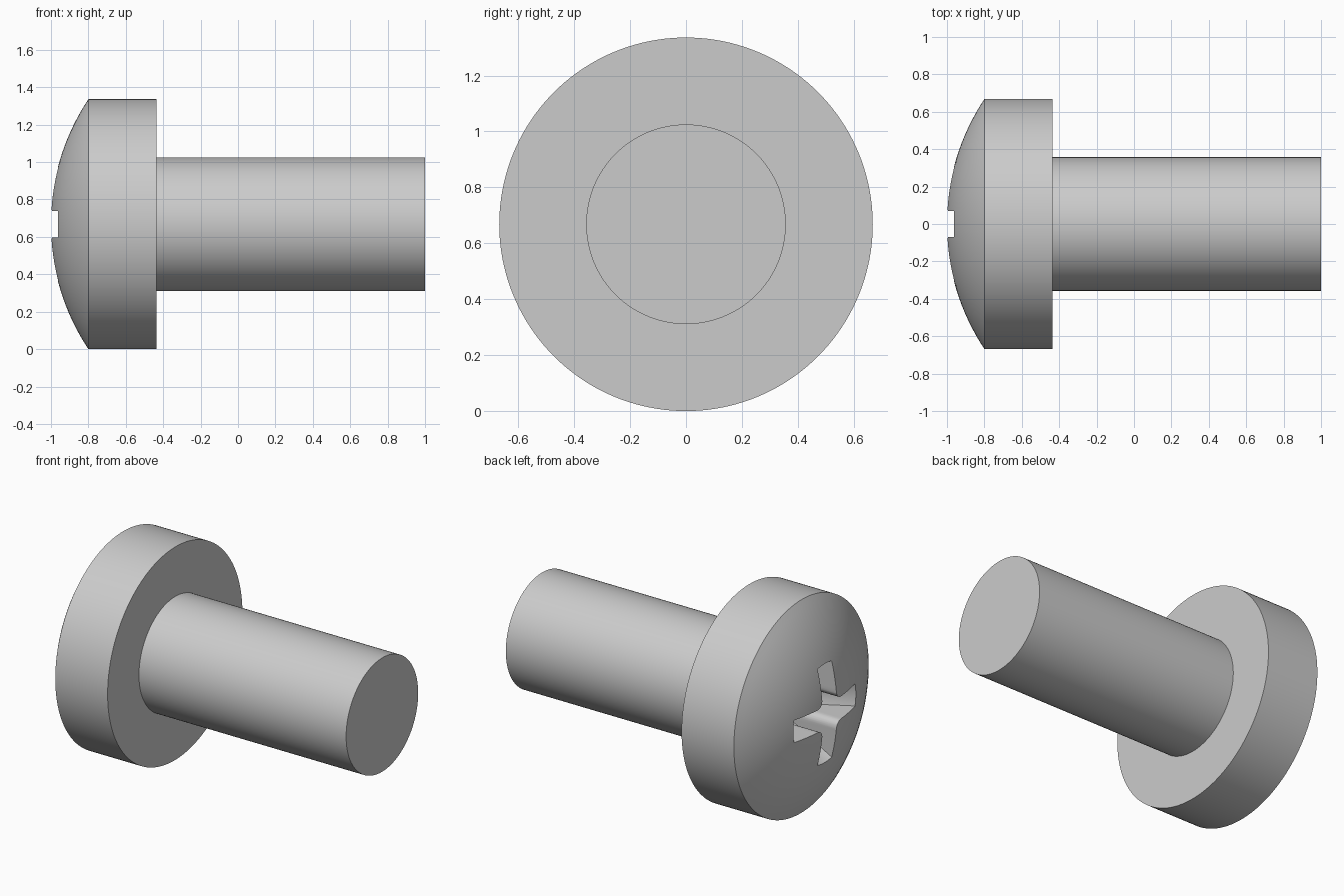
import bpy, bmesh, math
from mathutils import Matrix, Vector

if "Cube" in bpy.data.objects:
    bpy.data.objects.remove(bpy.data.objects["Cube"], do_unlink=True)

HEAD_R, SHAFT_R = 0.668, 0.357
RIM_X, APEX_X, SHOULDER_X = -0.8, -1.002, -0.437
SEGMENTS = 160

steel = bpy.data.materials.new("grey steel")
steel.use_nodes = True
steel.diffuse_color = (0.6, 0.6, 0.6, 1)
steel.node_tree.nodes["Principled BSDF"].inputs["Base Color"].default_value = (0.6, 0.6, 0.6, 1)


def add_object(name, bm):
    bmesh.ops.recalc_face_normals(bm, faces=bm.faces)
    mesh = bpy.data.meshes.new(name)
    bm.to_mesh(mesh)
    bm.free()
    mesh.materials.append(steel)
    obj = bpy.data.objects.new(name, mesh)
    obj.location.z = HEAD_R
    bpy.context.collection.objects.link(obj)
    return obj


def revolve(name, profile):
    """Closed solid turned about the x axis from (x, radius) points."""
    bm = bmesh.new()
    verts = [bm.verts.new((x, 0, r)) for x, r in profile]
    edges = [bm.edges.new(pair) for pair in zip(verts, verts[1:])]
    bmesh.ops.spin(bm, geom=verts + edges, cent=(0, 0, 0), axis=(1, 0, 0),
                   angle=math.tau, steps=SEGMENTS, use_merge=True)
    bmesh.ops.remove_doubles(bm, verts=bm.verts, dist=1e-5)
    return add_object(name, bm)


def apply_boolean(target, tool, operation):
    bpy.context.view_layer.objects.active = target
    mod = target.modifiers.new("cut", 'BOOLEAN')
    mod.operation, mod.solver, mod.object = operation, 'EXACT', tool
    bpy.ops.object.modifier_apply(modifier=mod.name)
    bpy.data.objects.remove(tool, do_unlink=True)


# Screw body: domed head, flat shoulder and plain shaft
sagitta = RIM_X - APEX_X
dome_r = (HEAD_R ** 2 + sagitta ** 2) / (2 * sagitta)
dome_angle = math.asin(HEAD_R / dome_r)
dome = [(APEX_X + dome_r * (1 - math.cos(a)), dome_r * math.sin(a))
        for a in (dome_angle * i / 16 for i in range(17))]
screw = revolve("screw_body", dome + [(SHOULDER_X, HEAD_R), (SHOULDER_X, SHAFT_R),
                                      (1, SHAFT_R), (1, 0)])

# Cross recess: a tapered cone limited to a cross with rounded inner corners
half, reach, fillet = 0.07, 0.5, 0.045
centre = half + fillet
quarter = [Vector((reach, -half)), Vector((reach, half))]
for i in range(7):
    a = math.radians(270 - 15 * i)
    quarter.append(Vector((centre + fillet * math.cos(a), centre + fillet * math.sin(a))))
bm = bmesh.new()
outline = []
for k in range(4):
    turn = Matrix.Rotation(k * math.pi / 2, 2)
    outline += [bm.verts.new((-1.2, *(turn @ p))) for p in quarter]
face = bm.faces.new(outline)
side = bmesh.ops.extrude_face_region(bm, geom=[face])["geom"]
bmesh.ops.translate(bm, vec=(0.8, 0, 0),
                    verts=[v for v in side if isinstance(v, bmesh.types.BMVert)])
cross = add_object("cross_cutter", bm)
cone = revolve("recess_cone", [(-1.1, 0), (-1.1, 0.38), (-0.96, 0.309),
                               (-0.68, 0.16), (-0.62, 0)])
apply_boolean(cross, cone, 'INTERSECT')
apply_boolean(screw, cross, 'DIFFERENCE')

# Smooth curved surfaces with crisp rims
bpy.ops.object.select_all(action='DESELECT')
screw.select_set(True)
bpy.context.view_layer.objects.active = screw
bpy.ops.object.shade_smooth_by_angle(angle=math.radians(25))
